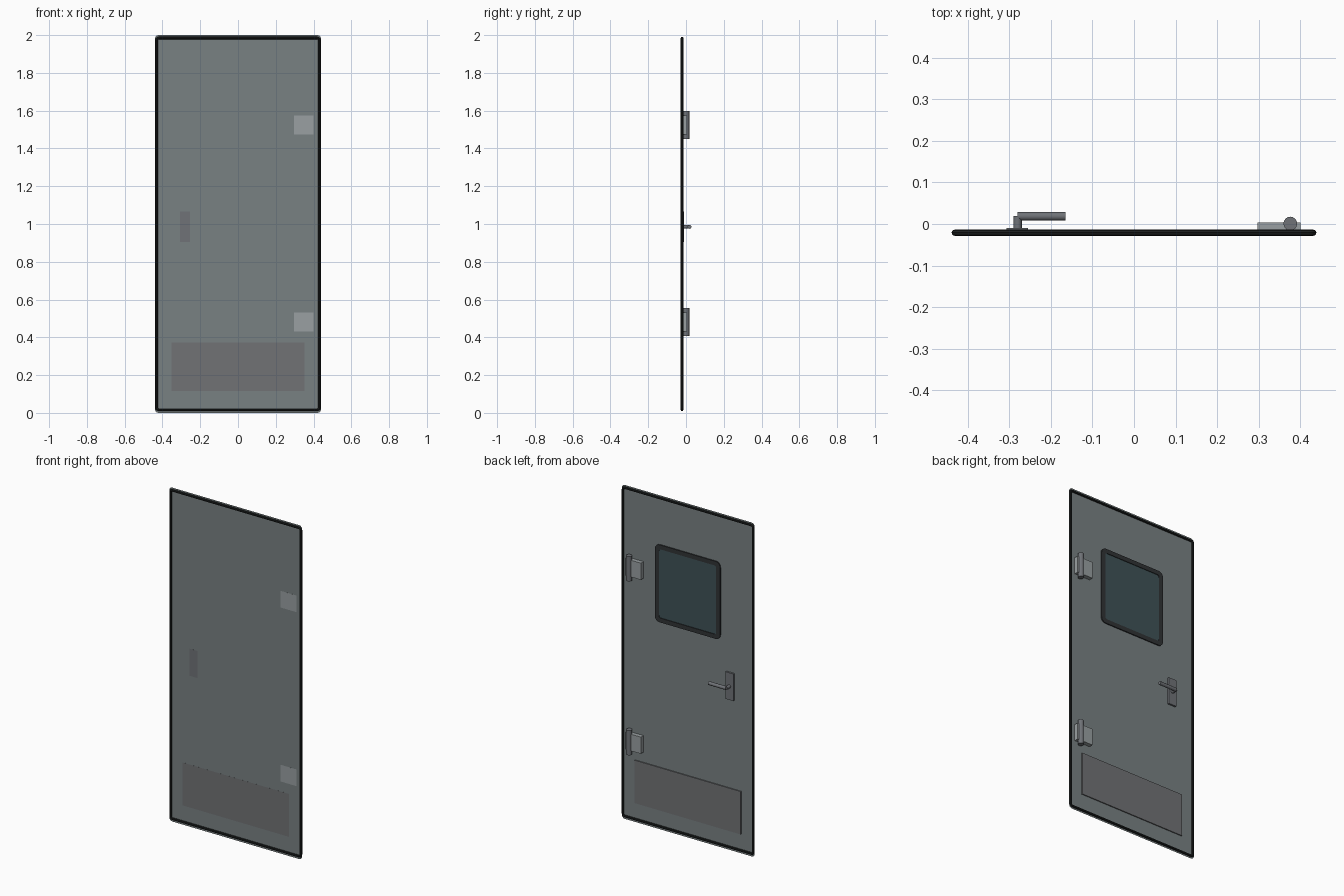
import bpy, bmesh
from math import pi, cos, sin
from mathutils import Matrix, Vector

if "Cube" in bpy.data.objects:
    bpy.data.objects.remove(bpy.data.objects["Cube"])

FACE = -0.021          # y of the door sheet
BACK = FACE - 0.0003   # mounting plates pass just through the sheet


def material(name, r, g, b):
    m = bpy.data.materials.new(name)
    m.diffuse_color = (r, g, b, 1)
    m.use_nodes = True
    m.node_tree.nodes["Principled BSDF"].inputs["Base Color"].default_value = m.diffuse_color
    return m


PAINT = material("grey_paint", 0.19, 0.22, 0.225)
RUBBER = material("black_rubber", 0.012, 0.014, 0.014)
TRIM = material("dark_trim", 0.03, 0.033, 0.036)
GLASS = material("tinted_glass", 0.05, 0.085, 0.095)
STEEL = material("dark_steel", 0.16, 0.17, 0.185)
KICK = material("kick_metal", 0.165, 0.17, 0.178)
LIGHT = material("light_steel", 0.32, 0.35, 0.36)


def finish(name, bm, mat, smooth=False):
    bmesh.ops.recalc_face_normals(bm, faces=bm.faces[:])
    me = bpy.data.meshes.new(name)
    bm.to_mesh(me)
    bm.free()
    me.materials.append(mat)
    ob = bpy.data.objects.new(name, me)
    bpy.context.collection.objects.link(ob)
    if smooth:
        bpy.ops.object.select_all(action='DESELECT')
        ob.select_set(True)
        bpy.context.view_layer.objects.active = ob
        bpy.ops.object.shade_smooth_by_angle(angle=0.7)
    return ob


def rounded_rect(x, z0, z1, r, seg=5):
    """Corner-rounded outline in x/z, symmetric about x = 0."""
    pts = []
    corners = [(x - r, z1 - r), (r - x, z1 - r), (r - x, z0 + r), (x - r, z0 + r)]
    for k, (cx, cz) in enumerate(corners):
        for i in range(seg + 1):
            a = (k + i / seg) * pi / 2
            pts.append((cx + r * cos(a), cz + r * sin(a)))
    return pts


def sheet(name, outline, y, mat):
    bm = bmesh.new()
    bm.faces.new([bm.verts.new((x, y, z)) for x, z in outline])
    return finish(name, bm, mat)


def bridge_loops(name, loops, mat, smooth=False):
    """Closed ring skinned through a cycle of matching outlines."""
    bm = bmesh.new()
    rings = [[bm.verts.new(p) for p in loop] for loop in loops]
    n = len(rings[0])
    for j, a in enumerate(rings):
        b = rings[(j + 1) % len(rings)]
        for i in range(n):
            k = (i + 1) % n
            bm.faces.new((a[i], a[k], b[k], b[i]))
    return finish(name, bm, mat, smooth)


def box(name, x, y, z, mat):
    bm = bmesh.new()
    lo, hi = Vector((x[0], y[0], z[0])), Vector((x[1], y[1], z[1]))
    m = Matrix.Translation((lo + hi) / 2) @ Matrix.Diagonal((*(hi - lo), 1))
    bmesh.ops.create_cube(bm, size=1, matrix=m)
    return finish(name, bm, mat)


def rod(name, start, end, r, sides, mat):
    bm = bmesh.new()
    a, b = Vector(start), Vector(end)
    m = Matrix.Translation((a + b) / 2) @ (b - a).to_track_quat('Z', 'Y').to_matrix().to_4x4()
    bmesh.ops.create_cone(bm, cap_ends=True, segments=sides, radius1=r, radius2=r,
                          depth=(b - a).length, matrix=m)
    return finish(name, bm, mat, True)


# Door leaf: thin sheet with rounded corners
sheet("door_leaf", rounded_rect(0.44, 0, 2, 0.02), FACE, PAINT)

# Rubber seal: round tube running around the edge
R = 0.0075
seal = []
for i in range(8):
    a = i * pi / 4
    d = R * cos(a)
    seal.append([(x, FACE + R * sin(a), z) for x, z in
                 rounded_rect(0.4315 + d, 0.017 - d, 1.984 + d, 0.012 + d)])
bridge_loops("edge_seal", seal, RUBBER, True)

# Window on the back: flat frame and glass pane
outer = rounded_rect(0.216, 1.243, 1.707, 0.03)
inner = rounded_rect(0.19, 1.269, 1.681, 0.012)
front_y, back_y = FACE + 0.0005, FACE + 0.007
bridge_loops("window_frame", [[(x, y, z) for x, z in o] for o, y in
             ((outer, front_y), (outer, back_y), (inner, back_y), (inner, front_y))], TRIM)
box("window_glass", (-0.192, 0.192), (front_y, FACE + 0.003), (1.267, 1.683), GLASS)

# Kick plate
box("kick_plate", (-0.352, 0.352), (BACK, FACE + 0.006), (0.115, 0.372), KICK)

# Handle: back plate, stem and lever
box("handle_plate", (-0.307, -0.255), (BACK, -0.01), (0.904, 1.066), STEEL)
rod("handle_stem", (-0.28, -0.012, 0.985), (-0.28, 0.019, 0.985), 0.01, 12, STEEL)
rod("handle_lever", (-0.28, 0.0185, 0.985), (-0.165, 0.0185, 0.985), 0.0105, 12, STEEL)

# Two hinges: leaf block and knuckle
for label, z in (("lower", 0.482), ("upper", 1.524)):
    box(label + "_hinge_block", (0.297, 0.401), (BACK, 0.004), (z - 0.05, z + 0.05), LIGHT)
    rod(label + "_hinge_knuckle", (0.376, 0.001, z - 0.074), (0.376, 0.001, z + 0.074),
        0.0165, 16, STEEL)
